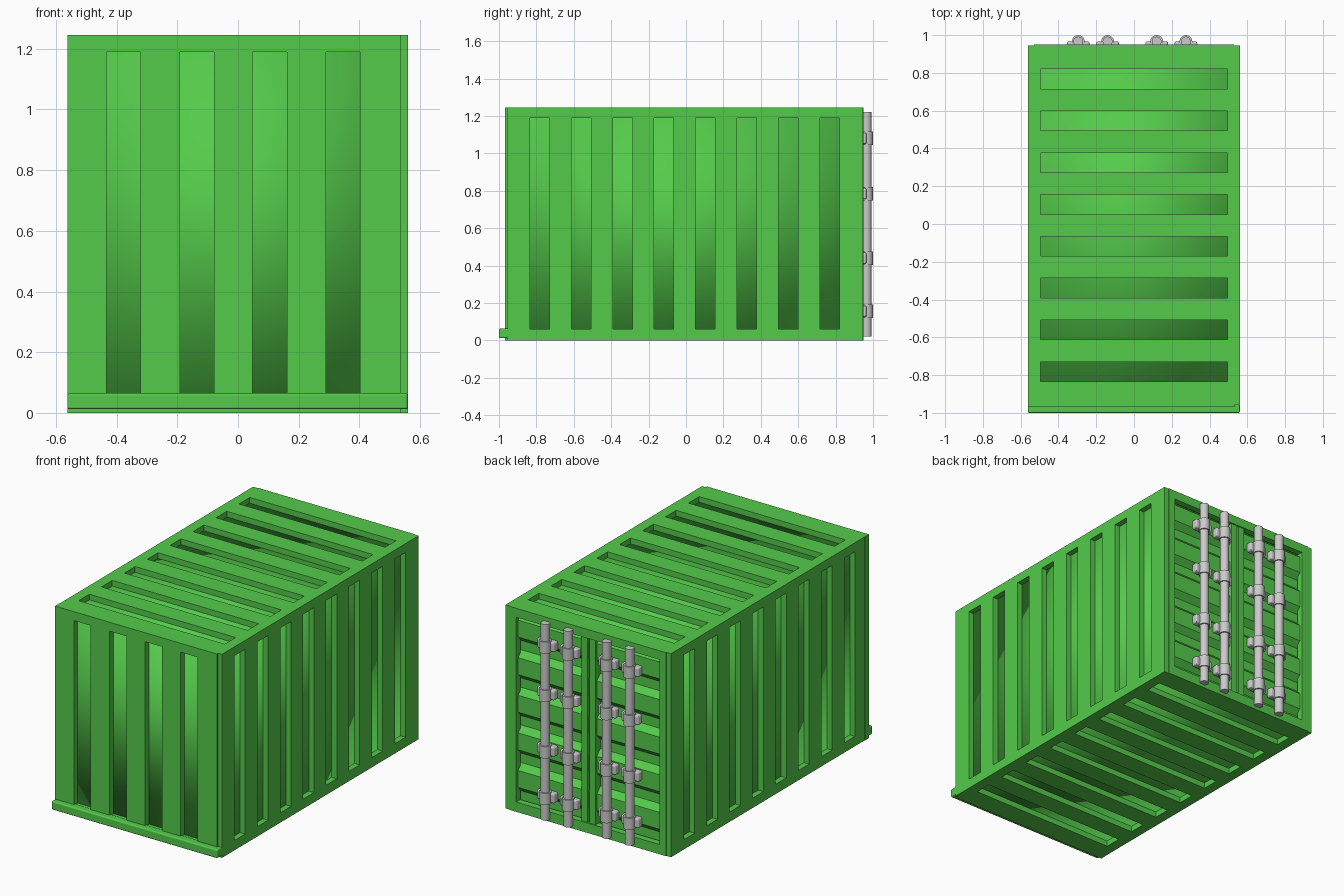
import bpy, bmesh, math

if "Cube" in bpy.data.objects:
    bpy.data.objects.remove(bpy.data.objects["Cube"])

T = 0.04                     # shell thickness
H = 1.245                    # container height

green = bpy.data.materials.new("green_paint")
green.diffuse_color = (0.09, 0.60, 0.07, 1)
green.use_nodes = True
green.node_tree.nodes["Principled BSDF"].inputs["Base Color"].default_value = green.diffuse_color


def finish(name, bm, mat=None):
    bmesh.ops.recalc_face_normals(bm, faces=bm.faces)
    me = bpy.data.meshes.new(name)
    bm.to_mesh(me)
    bm.free()
    ob = bpy.data.objects.new(name, me)
    bpy.context.collection.objects.link(ob)
    if mat:
        me.materials.append(mat)
    return ob


def slotted_panel(name, us, vs, place):
    """Sheet with slots at odd u intervals in the middle v interval, then thickened."""
    bm = bmesh.new()
    grid = [[bm.verts.new(place(u, v)) for v in vs] for u in us]
    for i in range(len(us) - 1):
        for j in range(len(vs) - 1):
            if i % 2 == 1 and j == 1:
                continue
            bm.faces.new((grid[i][j], grid[i + 1][j], grid[i + 1][j + 1], grid[i][j + 1]))
    ob = finish(name, bm, green)
    mod = ob.modifiers.new("thickness", 'SOLIDIFY')
    mod.thickness = T
    mod.offset = 0
    return ob


def box(name, lo, hi, mat=None, bevel=0.0, smooth=False):
    bm = bmesh.new()
    bmesh.ops.create_cube(bm, size=1)
    for v in bm.verts:
        v.co = [(a + b) / 2 + c * (b - a) for a, b, c in zip(lo, hi, v.co)]
    if smooth:
        for f in bm.faces:
            f.smooth = True
    ob = finish(name, bm, mat)
    if bevel:
        mod = ob.modifiers.new("bevel", 'BEVEL')
        mod.width = bevel
        mod.segments = 3
    return ob


def cylinder(name, x, y, z0, z1, r):
    bm = bmesh.new()
    bmesh.ops.create_cone(bm, cap_ends=True, segments=20, radius1=r, radius2=r, depth=z1 - z0)
    bmesh.ops.translate(bm, verts=bm.verts, vec=(x, y, (z0 + z1) / 2))
    for f in bm.faces:
        f.smooth = len(f.verts) == 4
    return finish(name, bm)


def breaks(lo, centres, width, hi):
    out = [lo]
    for c in centres:
        out += [c - width / 2, c + width / 2]
    return out + [hi]


# Slotted outer shell
y_centres = [-0.782 + 0.2214 * i for i in range(8)]
ys = breaks(-0.955, y_centres, 0.104, 0.945)
zs = [0.0, 0.06, 1.19, H]
for side, sx in (("left", -1), ("right", 1)):
    slotted_panel(side + "_wall", ys, zs, lambda u, v: (sx * (0.56 - T / 2), u, v))
xs = [-0.53, -0.495, 0.495, 0.53]
roof_ys = [-0.965] + ys[1:]
slotted_panel("roof", roof_ys, xs, lambda u, v: (v, u, H - T / 2))
slotted_panel("floor", ys, xs, lambda u, v: (v, u, T / 2))
front_xs = breaks(-0.562, [-0.377, -0.135, 0.105, 0.346], 0.113, 0.535)
slotted_panel("front_wall", front_xs, zs, lambda u, v: (u, -0.967 + T / 2, v))
slotted_panel("door_frame", [-0.53, -0.485, 0.485, 0.53], zs, lambda u, v: (u, 0.949 - T / 2, v))

# Smooth inner box seen through the slots
box("inner_box", (-0.525, -0.93, 0.035), (0.525, 0.88, H - 0.035), green, smooth=True)

# Front sill
box("front_sill", (-0.562, -1.0, 0.012), (0.56, -0.95, 0.065), green, bevel=0.008)

# Corrugated doors
bm = bmesh.new()
ribs, z0, z1 = 5, 0.05, 1.20
pitch = (z1 - z0) / ribs
profile = []
for i in range(ribs):
    b = z0 + i * pitch
    profile += [(0.895, b), (0.895, b + pitch * 0.25),
                (0.93, b + pitch * 0.4), (0.93, b + pitch * 0.85)]
profile.append((0.895, z1))
rows = [[bm.verts.new((x, y, z)) for x in (-0.5, 0.5)] for y, z in profile]
for a, b in zip(rows, rows[1:]):
    bm.faces.new((a[0], a[1], b[1], b[0]))
doors = finish("corrugated_doors", bm, green)
if doors.data.polygons[0].normal.y < 0:
    doors.data.flip_normals()

# Centre door posts
for sx in (-1, 1):
    a, b = sorted((sx * 0.006, sx * 0.048))
    box("door_post", (a, 0.88, 0.05), (b, 0.942, 1.20), green)

# Locking bars with clamps
for x in (-0.295, -0.14, 0.12, 0.275):
    cylinder("locking_bar", x, 0.966, 0.02, 1.22, 0.026)
    for z in (0.155, 0.44, 0.785, 1.08):
        cylinder("bar_clamp", x, 0.966, z - 0.036, z + 0.036, 0.034)
        box("clamp_flange", (x - 0.06, 0.925, z - 0.03), (x + 0.06, 0.966, z + 0.03), bevel=0.01)
